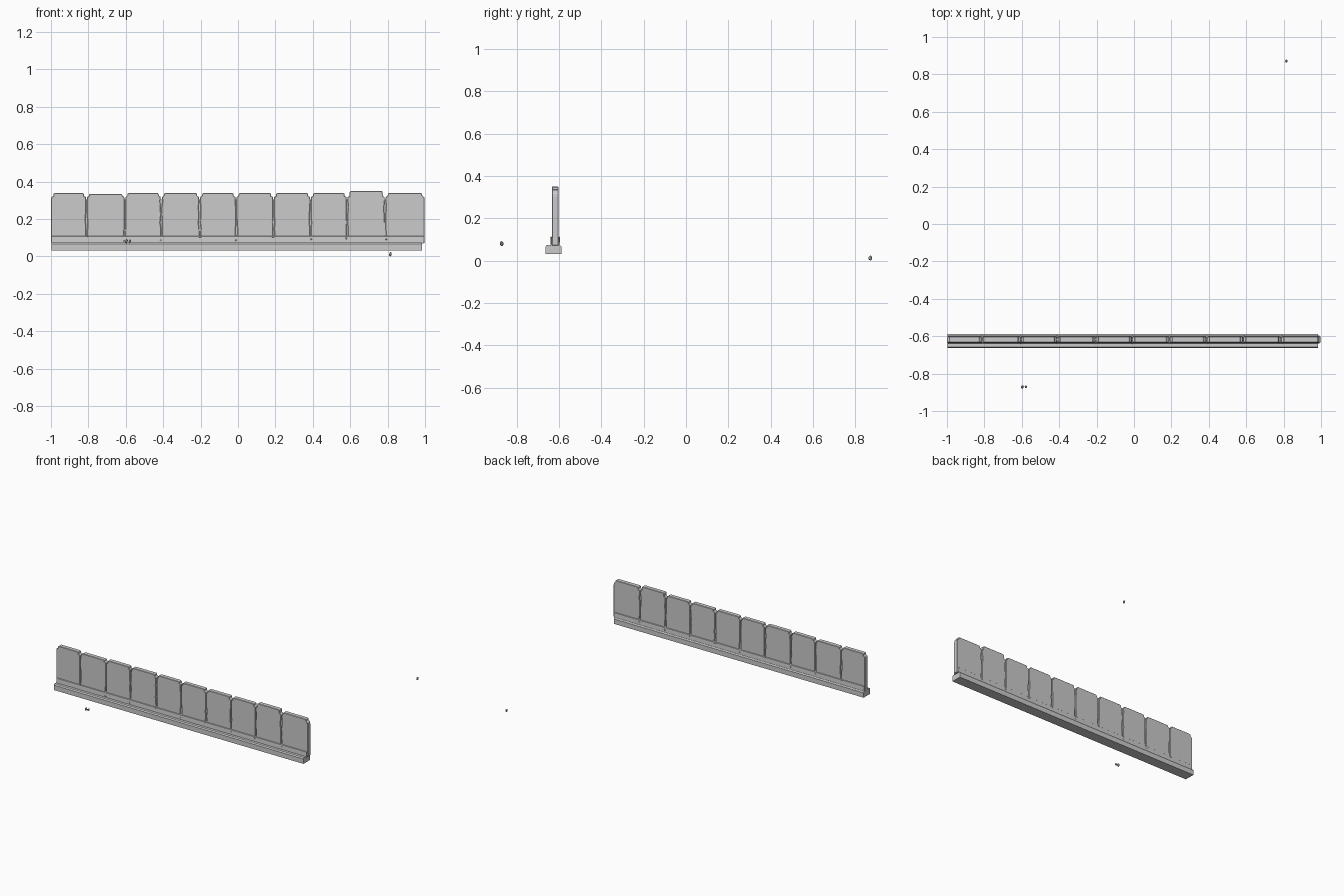
import bpy, bmesh, random
from mathutils import Vector

if "Cube" in bpy.data.objects:
    bpy.data.objects.remove(bpy.data.objects["Cube"])

random.seed(4)
YC = -0.618                      # wall centre line

stone = bpy.data.materials.new("pale grey stone")
stone.diffuse_color = (0.6, 0.6, 0.6, 1)
stone.use_nodes = True
stone.node_tree.nodes["Principled BSDF"].inputs["Base Color"].default_value = stone.diffuse_color


def finish(name, bm, bevel=0.0):
    bmesh.ops.recalc_face_normals(bm, faces=bm.faces[:])
    me = bpy.data.meshes.new(name)
    bm.to_mesh(me)
    bm.free()
    me.materials.append(stone)
    ob = bpy.data.objects.new(name, me)
    bpy.context.collection.objects.link(ob)
    if bevel:
        m = ob.modifiers.new("worn edges", 'BEVEL')
        m.width = bevel
        m.segments = 1
        m.limit_method = 'ANGLE'
        m.angle_limit = 0.9
    return ob


def extrude_profile(name, pts, vec, bevel=0.0):
    bm = bmesh.new()
    face = bm.faces.new([bm.verts.new(p) for p in pts])
    new = bmesh.ops.extrude_face_region(bm, geom=[face])
    bmesh.ops.translate(bm, vec=vec,
                        verts=[g for g in new["geom"] if isinstance(g, bmesh.types.BMVert)])
    return finish(name, bm, bevel)


def pebble(name, centre, size):
    bm = bmesh.new()
    bmesh.ops.create_icosphere(bm, subdivisions=1, radius=1)
    for v in bm.verts:
        k = random.uniform(0.88, 1.0) if max(map(abs, v.co)) < 0.85 else 1
        v.co = Vector([c + s * k * n for c, s, n in zip(centre, size, v.co)])
    return finish(name, bm)


# Footing: long plinth with a chamfered top
extrude_profile("footing", [(-0.998, y, z) for y, z in (
    (-0.664, 0.031), (-0.664, 0.066), (-0.658, 0.074),
    (-0.595, 0.074), (-0.589, 0.066), (-0.589, 0.031))], (1.983, 0, 0))

# Skirting course along the bottom of the slabs
extrude_profile("skirting", [(-0.995, YC + y, z) for y, z in (
    (-0.021, 0.070), (-0.019, 0.106), (-0.012, 0.112),
    (0.012, 0.112), (0.019, 0.106), (0.021, 0.070))], (1.987, 0, 0))

# Recessed core that closes the joints between slabs
extrude_profile("core", [(-0.985, YC - 0.008, 0.07), (-0.985, YC - 0.008, 0.305),
                         (-0.985, YC + 0.008, 0.305), (-0.985, YC + 0.008, 0.07)], (1.97, 0, 0))

# Ten upright slabs with shouldered tops and slightly ragged sides
joints = [-1.0, -0.81, -0.605, -0.41, -0.205, -0.01, 0.19, 0.388, 0.583, 0.787, 0.998]
tops = [0.339, 0.335, 0.339, 0.339, 0.339, 0.339, 0.339, 0.339, 0.350, 0.339]
levels = [0.072, 0.11, 0.15, 0.18, 0.22, 0.26, 0.30]


def ragged():
    return random.choice((0.001, 0.002, 0.002, 0.004, 0.006))


for i, top in enumerate(tops):
    a, b = joints[i] + 0.0005, joints[i + 1] - 0.0005
    left = [(a + (ragged() if i else 0.0), z) for z in levels]
    right = [(b - (ragged() if i < 9 else 0.0), z) for z in levels]
    outline = left + [(a + 0.002, 0.318), (a + 0.012, 0.322), (a + 0.014, top - 0.004),
                      (a + 0.020, top), (b - 0.020, top), (b - 0.014, top - 0.004),
                      (b - 0.012, 0.322), (b - 0.002, 0.318)] + right[::-1]
    extrude_profile(f"slab_{i + 1}", [(x, YC - 0.016, z) for x, z in outline],
                    (0, 0.032, 0), 0.0025)

# Chips of rubble caught at the foot of each joint
for i, x in enumerate(joints[1:-1]):
    for side in (-1, 1):
        s = random.uniform(0.004, 0.007)
        pebble(f"rubble_{i + 1}_{'front' if side < 0 else 'back'}",
               (x + random.uniform(-0.006, 0.006), YC + side * 0.019,
                random.uniform(0.08, 0.11)), (s, 0.004, s))

# Loose stones away from the wall
pebble("loose_stone_front_left", (-0.597, -0.871, 0.081), (0.009, 0.0095, 0.013))
pebble("loose_stone_front_right", (-0.578, -0.870, 0.080), (0.008, 0.008, 0.011))
pebble("loose_stone_back", (0.815, 0.871, 0.0125), (0.008, 0.0095, 0.0125))
